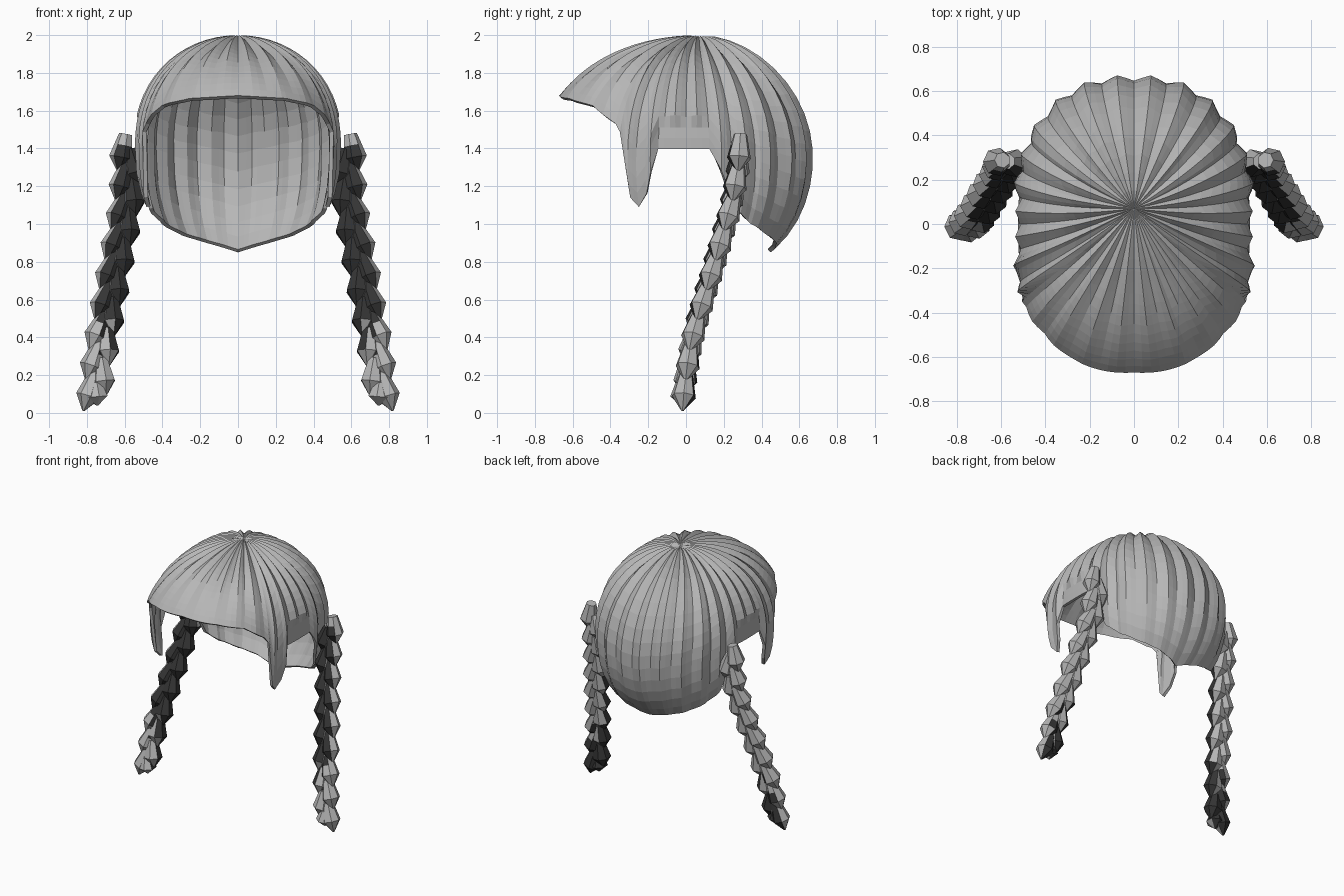
import bpy, bmesh
from math import sin, cos, pi, acos, atan2
from mathutils import Vector

if "Cube" in bpy.data.objects:
    bpy.data.objects.remove(bpy.data.objects["Cube"])


def make_material(name, value):
    m = bpy.data.materials.new(name)
    m.use_nodes = True
    m.diffuse_color = (value, value, value, 1)
    m.node_tree.nodes["Principled BSDF"].inputs["Base Color"].default_value = (value, value, value, 1)
    return m


HAIR = make_material("grey hair", 0.47)
DARK = make_material("dark hair", 0.035)


def finish(bm, name, mats):
    bmesh.ops.recalc_face_normals(bm, faces=bm.faces)
    me = bpy.data.meshes.new(name)
    bm.to_mesh(me)
    bm.free()
    for m in mats:
        me.materials.append(m)
    ob = bpy.data.objects.new(name, me)
    bpy.context.collection.objects.link(ob)
    return ob


def lerp_table(table, t):
    for (t0, v0), (t1, v1) in zip(table, table[1:]):
        if t <= t1:
            return v0 + (v1 - v0) * max(0, (t - t0) / (t1 - t0))
    return table[-1][1]


# Hair cap: fluted dome whose hem follows (y, z) knots from brow to nape
MID, HIGH, HALF_W, FRONT, BACK, POWER = 1.35, 0.65, 0.55, 0.78, 0.675, 2.35
FLUTES, STEPS, ROWS = 28, 4, 16
HEM = [(-0.62, 1.665), (-0.5, 1.63), (-0.38, 1.535), (-0.31, 1.42), (-0.293, 1.14),
       (-0.25, 1.09), (-0.21, 1.16), (-0.155, 1.4), (0.13, 1.4), (0.22, 1.21),
       (0.26, 1.08), (0.34, 1.0), (0.42, 0.94)]


def depth(y):
    return FRONT if y < 0 else BACK


def hem_angle(y, z):
    y /= (1 - ((z - MID) / HIGH) ** 2) ** 0.5
    x = HALF_W * (1 - abs(y / depth(y)) ** POWER) ** (1 / POWER)
    return atan2(y, x)


def dome_radius(a):
    c, s = abs(cos(a)) / HALF_W, abs(sin(a)) / depth(sin(a))
    return (c ** POWER + s ** POWER) ** (-1 / POWER)


def cap_point(a, th, t, groove, side):
    """Point on the dome, sunk into a groove along the surface normal."""
    up, down = max(0, cos(th)), max(0, -cos(th))
    rad = dome_radius(a) * sin(th) * (1 + 0.08 * down * down)
    fade = (1 - max(0, -sin(a)) * t * t) * (1 - down)
    sink = 0.028 * groove * fade * min(1, 2.5 * sin(th))
    # smooth band above the ear
    if abs(rad * sin(a) + 0.01) < 0.15 and MID < MID + HIGH * cos(th) < 1.55:
        sink = 0.03
    rad -= sink * sin(th)
    shift = 0.07 * (1 - sin(th)) ** 2 if up else 0
    return (side * rad * cos(a) * (1 + 0.12 * up), rad * sin(a) + shift,
            MID + HIGH * cos(th) - sink * up)


def build_cap():
    hem = [(-pi / 2, 1.68)] + [(hem_angle(y, z), z) for y, z in HEM] + [(pi / 2, 0.85)]
    n = FLUTES * STEPS // 2
    half = [-pi / 2 + pi * i / n for i in range(n + 1)]
    groove = [abs(1 - 2 * (i % STEPS) / STEPS) for i in range(n + 1)]
    # move the closest columns onto the hem corners
    for a, _ in hem[1:-1]:
        k = min(range(1, n), key=lambda i: abs(half[i] - a))
        half[k] = a
    columns = [(a, g, 1) for a, g in zip(half, groove)]
    columns += [(a, g, -1) for a, g in list(zip(half, groove))[-2:0:-1]]
    bm = bmesh.new()
    crown = bm.verts.new((0, 0.07, 1.985))
    grid = []
    for a, g, side in columns:
        end = acos((lerp_table(hem, a) - MID) / HIGH)
        grid.append([bm.verts.new(cap_point(a, end * r / ROWS, r / ROWS, g, side))
                     for r in range(1, ROWS + 1)])
    for p, q in zip(grid, grid[1:] + grid[:1]):
        bm.faces.new((crown, p[0], q[0]))
        for r in range(ROWS - 1):
            bm.faces.new((p[r], p[r + 1], q[r + 1], q[r]))
    cap = finish(bm, "hair_cap", [HAIR])
    # make sure the shell thickens inwards
    if cap.data.polygons[0].normal.z < 0:
        cap.data.flip_normals()
    mod = cap.modifiers.new("thickness", "SOLIDIFY")
    mod.thickness = 0.022
    mod.offset = -1


build_cap()

# Braids: alternating teardrop locks along a path of (z, centre) points
PATH = [(0.0, Vector((0.765, -0.02, 0))), (0.3, Vector((0.735, 0.01, 0.3))),
        (0.5, Vector((0.695, 0.06, 0.5))), (0.75, Vector((0.655, 0.14, 0.75))),
        (1.0, Vector((0.605, 0.21, 1.0))), (1.2, Vector((0.575, 0.27, 1.2))),
        (1.5, Vector((0.585, 0.29, 1.5)))]
LOCK = [(0, 0.036), (0.3, 0.05), (0.62, 0.065), (1, 0.006)]
SIDES, LOCKS, LENGTH = 7, 17, 0.2
# direction of the dark strand by height: 0 is front, pi / 2 inner side, pi back
TWIST = [(0.1, 2.75), (0.3, 2.0), (0.5, 1.0), (0.8, 0.55), (1.3, 0.25)]


def add_lock(bm, start, end):
    axis = end - start
    u = axis.cross(Vector((0, 1, 0))).normalized()
    v = axis.cross(u).normalized()
    rings = []
    for t, r in LOCK:
        c = start + axis * t
        rings.append([bm.verts.new(c + (u * cos(2 * pi * k / SIDES) + v * sin(2 * pi * k / SIDES)) * r)
                      for k in range(SIDES)])
    for p, q in zip(rings, rings[1:]):
        for k in range(SIDES):
            j = (k + 1) % SIDES
            bm.faces.new((p[k], p[j], q[j], q[k]))
    bm.faces.new(rings[0])
    bm.faces.new(rings[-1])


def build_braid(name, side):
    bm = bmesh.new()
    for i in range(LOCKS):
        z = 1.475 - i * 0.079
        sway = 1 if i % 2 == 0 else -1
        start = lerp_table(PATH, z) + Vector((0.01 * sway, 0, 0))
        end = lerp_table(PATH, z - LENGTH) + Vector((0.055 * sway, 0, 0))
        add_lock(bm, start, end)
    # short tied end
    add_lock(bm, Vector((0.755, -0.02, 0.16)), Vector((0.745, -0.02, 0.04)))
    for v in bm.verts:
        v.co.x *= side
    bmesh.ops.recalc_face_normals(bm, faces=bm.faces)
    # dark strand winds from the front round the inner side to the back
    for f in bm.faces:
        z = f.calc_center_median().z
        turn = lerp_table(TWIST, z)
        facing = f.normal.dot(Vector((-sin(turn) * side, -cos(turn), 0)))
        f.material_index = int(facing > 0.3 and z < 1.4)
    finish(bm, name, [HAIR, DARK])


build_braid("left_braid", 1)
build_braid("right_braid", -1)
